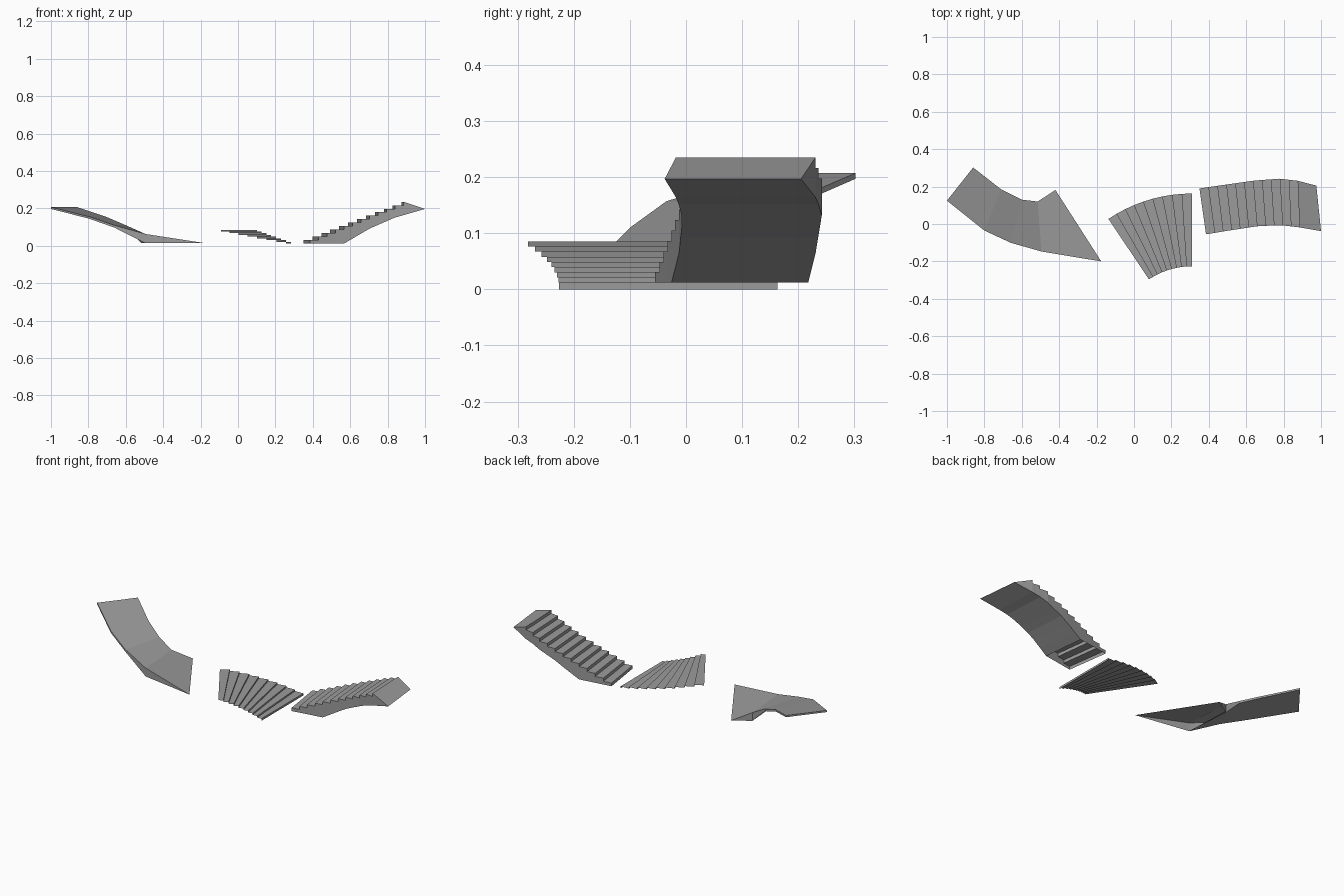
import bpy, bmesh
from math import sin, cos, radians

if "Cube" in bpy.data.objects:
    bpy.data.objects.remove(bpy.data.objects["Cube"], do_unlink=True)

grey = bpy.data.materials.new("stone_grey")
grey.use_nodes = True
colour = (0.33, 0.33, 0.33, 1)
grey.diffuse_color = colour
grey.node_tree.nodes["Principled BSDF"].inputs["Base Color"].default_value = colour


def quad(bm, *corners):
    bm.faces.new([bm.verts.new(c) for c in corners])


def at(p, z):
    return (p[0], p[1], z)


def finish(bm, name):
    bmesh.ops.remove_doubles(bm, verts=bm.verts, dist=0.0005)
    mesh = bpy.data.meshes.new(name)
    bm.to_mesh(mesh)
    bm.free()
    mesh.materials.append(grey)
    obj = bpy.data.objects.new(name, mesh)
    bpy.context.collection.objects.link(obj)
    return obj


def lerp(knots, x):
    for (x0, y0), (x1, y1) in zip(knots, knots[1:]):
        if x <= x1:
            return y0 + (y1 - y0) * (x - x0) / (x1 - x0)
    return knots[-1][1]


def slab(bm, a, b, top_a, top_b, low_a, low_b, floor=True):
    """Top, two side walls and optional underside between stations a and b."""
    (la, ra), (lb, rb) = a, b
    quad(bm, at(la, top_a), at(ra, top_a), at(rb, top_b), at(lb, top_b))
    quad(bm, at(ra, top_a), at(ra, low_a), at(rb, low_b), at(rb, top_b))
    quad(bm, at(la, low_a), at(la, top_a), at(lb, top_b), at(lb, low_b))
    if floor:
        quad(bm, at(la, low_a), at(lb, low_b), at(rb, low_b), at(ra, low_a))


def riser(bm, station, low, high):
    l, r = station
    quad(bm, at(l, high), at(l, low), at(r, low), at(r, high))


# Curved ramp: left point, right point, top height, underside height
sections = [
    ((-0.86, 0.302), (-1.0, 0.125), 0.207, 0.197),
    ((-0.71, 0.185), (-0.80, -0.035), 0.157, 0.146),
    ((-0.60, 0.13), (-0.66, -0.10), 0.110, 0.097),
    ((-0.515, 0.12), (-0.495, -0.147), 0.063, 0.014),
    ((-0.42, 0.182), (-0.175, -0.20), 0.014, 0.014),
]
bm = bmesh.new()
riser(bm, sections[0][:2], sections[0][3], sections[0][2])
for i, (s, t) in enumerate(zip(sections, sections[1:])):
    slab(bm, s[:2], t[:2], s[2], t[2], s[3], t[3], floor=i < 3)
finish(bm, "curved_ramp")

# Fan staircase: thin treads and risers turning about one centre
FAN_STEPS = 9
cx, cy, r_in, r_out = 0.31, -0.64, 0.414, 0.803


def fan_station(i):
    a = radians(33.8) * i / FAN_STEPS
    return [(cx - r * sin(a), cy + r * cos(a)) for r in (r_in, r_out)]


bm = bmesh.new()
z = 0.0
for i in range(FAN_STEPS):
    top = 0.012 + 0.0092 * i
    a, b = fan_station(i), fan_station(i + 1)
    riser(bm, a, z, top)
    quad(bm, at(a[0], top), at(a[1], top), at(b[1], top), at(b[0], top))
    z = top
finish(bm, "fan_stairs")

# Gently curved staircase with a sloping underside and a sloping top plate
STEPS, BASE, RISE = 11, 0.012, 0.0186
back_edge = [(0.35, 0.19), (0.5, 0.212), (0.65, 0.233), (0.78, 0.242), (0.875, 0.231)]
front_edge = [(0.385, -0.055), (0.52, -0.033), (0.66, -0.012), (0.78, -0.006), (0.885, -0.018)]
underside = [(0, BASE), (0.555, BASE), (0.69, 0.09), (0.83, 0.15), (1, 0.197)]


def stair_station(i):
    xb, xf = 0.35 + 0.525 * i / STEPS, 0.385 + 0.5 * i / STEPS
    return ((xb, lerp(back_edge, xb)), (xf, lerp(front_edge, xf)))


def low(station):
    return lerp(underside, (station[0][0] + station[1][0]) / 2)


bm = bmesh.new()
for i in range(STEPS):
    a, b = stair_station(i), stair_station(i + 1)
    top = BASE + RISE * (i + 1)
    riser(bm, a, top - RISE, top)
    slab(bm, a, b, top, top, low(a), low(b), floor=i >= 4)
last = stair_station(STEPS)
end = ((0.975, 0.205), (1.0, -0.038))
peak = BASE + RISE * (STEPS + 1)
riser(bm, last, peak - RISE, peak)
slab(bm, last, end, peak, 0.197, low(last), 0.197)
finish(bm, "curved_stairs")
